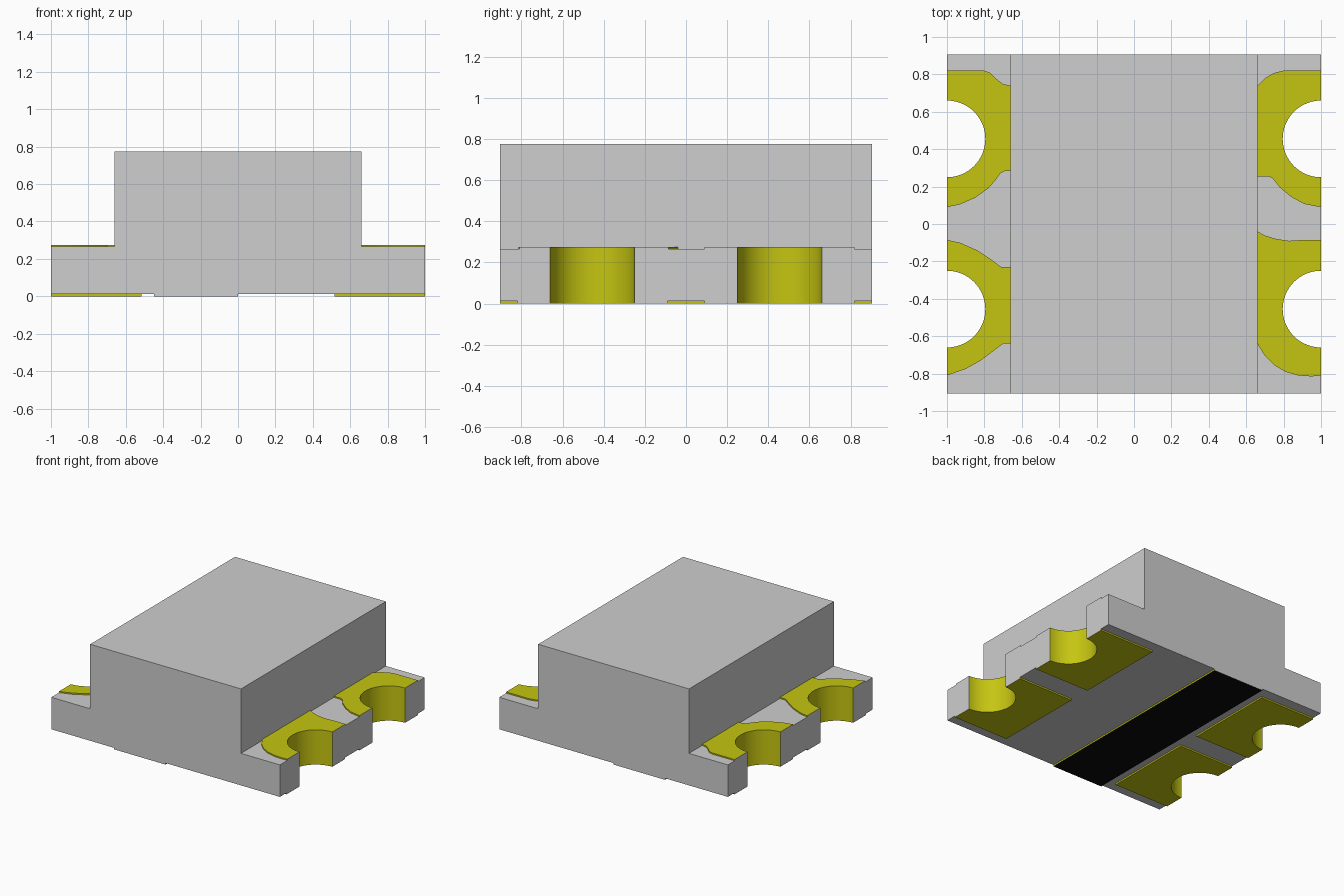
import bpy, bmesh, math

cube = bpy.data.objects.get("Cube")
if cube:
    bpy.data.objects.remove(cube, do_unlink=True)


def material(name, rgb):
    m = bpy.data.materials.new(name)
    m.use_nodes = True
    m.diffuse_color = (*rgb, 1)
    m.node_tree.nodes["Principled BSDF"].inputs["Base Color"].default_value = (*rgb, 1)
    return m


GREY = material("light grey", (0.62, 0.62, 0.62))
GOLD = material("yellow gold", (0.56, 0.56, 0.006))
BLACK = material("black", (0.003, 0.003, 0.003))

W, D = 1.0, 0.905            # half width and half depth
BODY_W, BODY_TOP = 0.66, 0.775
BOARD_LOW, BOARD_TOP = 0.012, 0.265
PAD_TOP = 0.275
HOLE_Y, HOLE_R = 0.455, 0.205


def prism(name, points, lo, hi, axis="z"):
    """Extrude a flat outline along z or y."""
    place = (lambda p, t: (p[0], p[1], t)) if axis == "z" else (lambda p, t: (p[0], t, p[1]))
    bm = bmesh.new()
    face = bm.faces.new([bm.verts.new(place(p, lo)) for p in points])
    new = bmesh.ops.extrude_face_region(bm, geom=[face])["geom"]
    shift = (0, 0, hi - lo) if axis == "z" else (0, hi - lo, 0)
    bmesh.ops.translate(bm, vec=shift, verts=[v for v in new if isinstance(v, bmesh.types.BMVert)])
    bmesh.ops.recalc_face_normals(bm, faces=bm.faces)
    mesh = bpy.data.meshes.new(name)
    bm.to_mesh(mesh)
    bm.free()
    obj = bpy.data.objects.new(name, mesh)
    bpy.context.collection.objects.link(obj)
    return obj


def paint(obj, mats, rule):
    obj.data.materials.clear()
    for m in mats:
        obj.data.materials.append(m)
    for f in obj.data.polygons:
        f.material_index = rule(f)


def smooth(obj):
    bpy.ops.object.select_all(action="DESELECT")
    obj.select_set(True)
    bpy.context.view_layer.objects.active = obj
    bpy.ops.object.shade_smooth_by_angle(angle=math.radians(25))


def notch(sx, sy, n=32):
    """Half-circle bite at the side edge, from its far end to its near end."""
    return [(sx * (W - HOLE_R * math.sin(math.pi * i / n)),
             sy * HOLE_Y + HOLE_R * math.cos(math.pi * i / n)) for i in range(n + 1)]


# Housing: stepped profile with four half-round bites in the sides
profile = [(-W, BOARD_LOW), (W, BOARD_LOW), (W, BOARD_TOP), (BODY_W, BOARD_TOP),
           (BODY_W, BODY_TOP), (-BODY_W, BODY_TOP), (-BODY_W, BOARD_TOP), (-W, BOARD_TOP)]
housing = prism("housing", profile, -D, D, "y")
for sx in (-1, 1):
    for sy in (-1, 1):
        ring = [(sx * W + HOLE_R * math.cos(math.tau * i / 64),
                 sy * HOLE_Y + HOLE_R * math.sin(math.tau * i / 64)) for i in range(64)]
        cutter = prism("hole_cutter", ring, -0.2, 0.5)
        cutter.hide_render = True
        mod = housing.modifiers.new("bite", "BOOLEAN")
        mod.operation, mod.solver, mod.object = "DIFFERENCE", "EXACT", cutter
        bpy.context.view_layer.objects.active = housing
        bpy.ops.object.modifier_apply(modifier=mod.name)
        bpy.data.objects.remove(cutter, do_unlink=True)


def in_hole(f):
    c = f.center
    r = math.hypot(abs(c.x) - W, abs(c.y) - HOLE_Y)
    return int(abs(f.normal.z) < 0.5 and r < HOLE_R + 0.01)


paint(housing, [GREY, GOLD], in_hole)
smooth(housing)

# Free-form edges of each upper pad: back edge from the side inward, front edge outward
upper_edges = {
    ("left", "back"): ([(-1, .82), (-.8, .82), (-.77, .81), (-.735, .775), (-.70, .748), (-.66, .74)],
                       [(-.66, .285), (-.69, .283), (-.715, .27), (-.74, .235), (-.78, .19),
                        (-.85, .14), (-.93, .105), (-1, .09)]),
    ("left", "front"): ([(-1, -.085), (-.93, -.1), (-.84, -.14), (-.77, -.185), (-.71, -.23), (-.66, -.23)],
                        [(-.66, -.64), (-.70, -.64), (-.74, -.67), (-.82, -.73), (-.9, -.775), (-1, -.81)]),
    ("right", "back"): ([(1, .82), (.80, .82), (.75, .808), (.70, .78), (.66, .74)],
                        [(.66, .255), (.72, .255), (.74, .245), (.78, .195), (.84, .145),
                         (.91, .107), (1, .09)]),
    ("right", "front"): ([(1, -.085), (.91, -.085), (.83, -.09), (.76, -.08), (.70, -.062), (.66, -.04)],
                         [(.66, -.64), (.70, -.705), (.75, -.755), (.81, -.79), (.88, -.81),
                          (.95, -.815), (1, -.81)]),
}


def side_is_grey(f):
    return int(abs(f.normal.x) > 0.99 and abs(f.center.x) > W - 0.002)


for (side, end), (back_edge, front_edge) in upper_edges.items():
    sx = 1 if side == "right" else -1
    sy = 1 if end == "back" else -1
    # names use the model's own left (+x)
    label = ("left" if sx > 0 else "right") + "_" + end
    bite = notch(sx, sy)[::-1]

    upper = prism(f"upper_pad_{label}", back_edge + front_edge + bite, BOARD_TOP, PAD_TOP)
    lo, hi = sorted((sy * 0.09, sy * 0.82))
    rect = [(sx * W, hi), (sx * 0.515, hi), (sx * 0.515, lo), (sx * W, lo)]
    lower = prism(f"lower_pad_{label}", rect + bite, 0, BOARD_LOW)
    for pad in (upper, lower):
        paint(pad, [GOLD, GREY], side_is_grey)
        smooth(pad)

# Polarity strip underneath: black below, gold long edges, grey ends
strip = prism("underside_strip", [(-.45, -D), (0, -D), (0, D), (-.45, D)], 0, BOARD_LOW)
paint(strip, [BLACK, GOLD, GREY],
      lambda f: 1 if abs(f.normal.x) > 0.9 else 2 if abs(f.normal.y) > 0.9 else 0)
